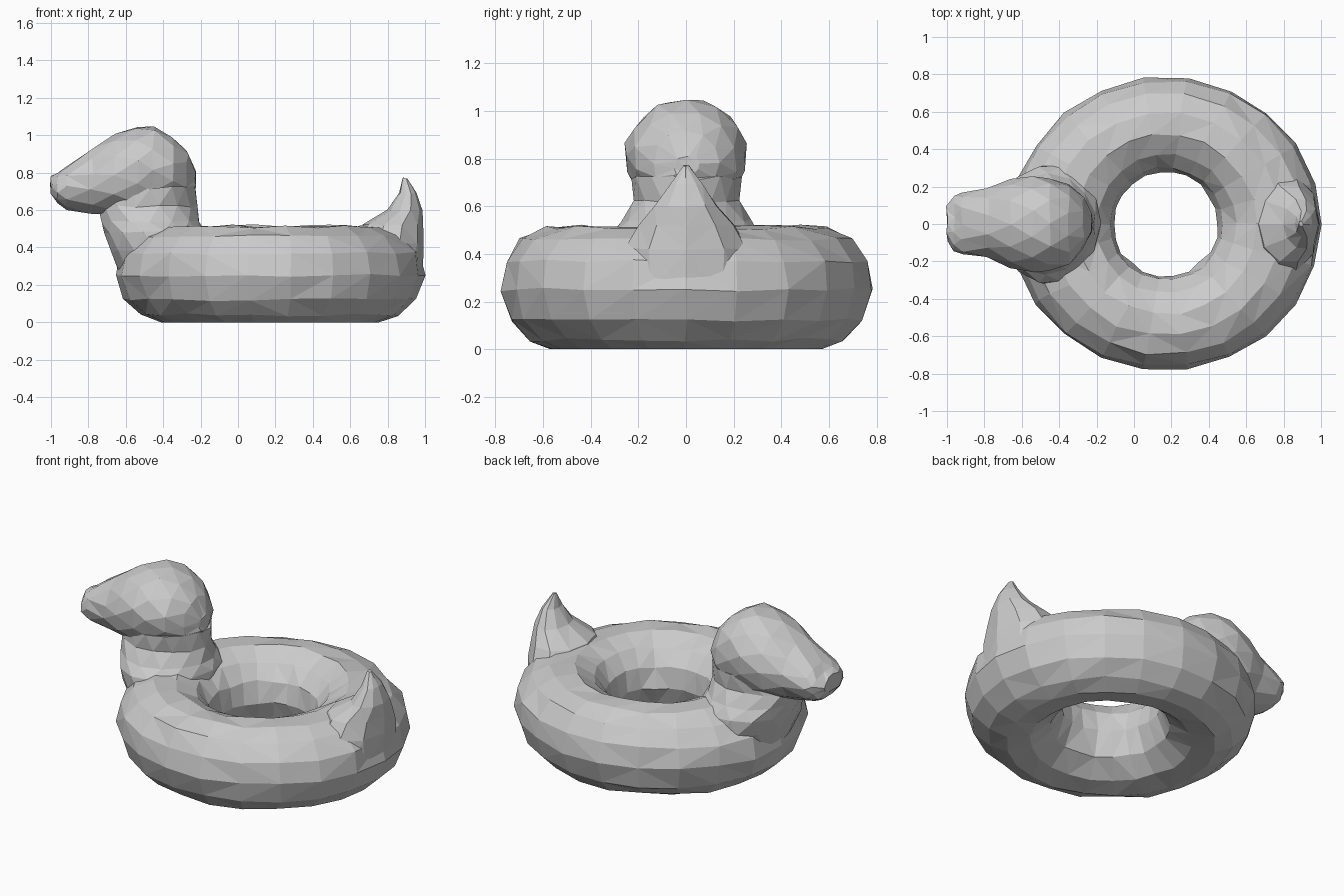
import bpy, bmesh, math, random

cube = bpy.data.objects.get("Cube")
if cube:
    bpy.data.objects.remove(cube, do_unlink=True)

random.seed(4)
GREY = (0.6, 0.6, 0.6, 1)
grey = bpy.data.materials.new("plain_grey")
grey.use_nodes = True
grey.diffuse_color = GREY
grey.node_tree.nodes["Principled BSDF"].inputs["Base Color"].default_value = GREY


def loft(name, rings, closed=False, jitter=0.008):
    """Skin a list of point rings; loop back to the first ring or cap the ends."""
    bm = bmesh.new()
    loops = [[bm.verts.new(p) for p in ring] for ring in rings]
    n = len(loops[0])
    pairs = list(zip(loops, loops[1:]))
    if closed:
        pairs.append((loops[-1], loops[0]))
    else:
        bm.faces.new(loops[0])
        bm.faces.new(loops[-1])
    for a, b in pairs:
        for i in range(n):
            j = (i + 1) % n
            bm.faces.new((a[i], a[j], b[j], b[i]))
    # Slightly uneven facets, keeping the base flat
    for v in bm.verts:
        v.co.x += random.uniform(-jitter, jitter)
        v.co.y += random.uniform(-jitter, jitter)
        if v.co.z > 0.01:
            v.co.z += random.uniform(-jitter, jitter)
    bmesh.ops.recalc_face_normals(bm, faces=bm.faces)
    bmesh.ops.triangulate(bm, faces=bm.faces, quad_method='SHORT_EDGE')
    mesh = bpy.data.meshes.new(name)
    bm.to_mesh(mesh)
    bm.free()
    mesh.materials.append(grey)
    obj = bpy.data.objects.new(name, mesh)
    bpy.context.collection.objects.link(obj)
    return obj


def angles(n, shift=0.0):
    return [math.tau * (i + shift) / n for i in range(n)]


def upright(z, x0, x1, half, n, shift):
    """Horizontal ellipse between x0 and x1."""
    c, r = (x0 + x1) / 2, (x1 - x0) / 2
    return [(c + r * math.cos(a), half * math.sin(a), z) for a in angles(n, shift)]


def crosswise(x, z0, z1, half, n, shift):
    """Ellipse across the model between z0 and z1."""
    c, r = (z0 + z1) / 2, (z1 - z0) / 2
    return [(x, half * math.cos(a), c + r * math.sin(a)) for a in angles(n, shift)]


# Swim ring: tube profile (radius, height) swept round, a little longer in x
profile = [(0.57, 0), (0.66, 0.04), (0.745, 0.12), (0.785, 0.25), (0.765, 0.37),
           (0.70, 0.46), (0.60, 0.51), (0.48, 0.515), (0.37, 0.46), (0.30, 0.37),
           (0.28, 0.25), (0.33, 0.11), (0.44, 0.02)]
ring = []
for a in angles(22):
    ring.append([(0.17 + r * (1 + 0.11 * (r - 0.28)) * math.cos(a), r * math.sin(a), z)
                 for r, z in profile])
loft("swim_ring", ring, closed=True)

# Neck: flares into the ring below and the head above
neck = [(0.22, -0.62, -0.25, 0.24), (0.38, -0.69, -0.19, 0.32), (0.48, -0.72, -0.18, 0.32),
        (0.54, -0.735, -0.20, 0.27), (0.62, -0.745, -0.22, 0.225), (0.72, -0.70, -0.225, 0.23)]
loft("neck", [upright(*s, 14, 0.5 * (i % 2)) for i, s in enumerate(neck)])

# Head and bill in one tapering form
head = [(-1.0, 0.68, 0.78, 0.09), (-0.965, 0.635, 0.805, 0.15), (-0.92, 0.605, 0.84, 0.165),
        (-0.78, 0.58, 0.925, 0.19), (-0.66, 0.575, 1.0, 0.24), (-0.54, 0.565, 1.045, 0.26),
        (-0.45, 0.57, 1.05, 0.25), (-0.35, 0.60, 1.0, 0.215), (-0.27, 0.65, 0.92, 0.14),
        (-0.228, 0.72, 0.82, 0.05)]
loft("head", [crosswise(*s, 12, 0.5 * (i % 2)) for i, s in enumerate(head)])

# Tail: upturned point at the back of the ring
tail = [(0.22, 0.72, 0.985, 0.26), (0.42, 0.62, 0.993, 0.27), (0.52, 0.67, 0.993, 0.21),
        (0.60, 0.80, 0.985, 0.135), (0.69, 0.86, 0.955, 0.07), (0.77, 0.88, 0.905, 0.01)]
loft("tail", [upright(*s, 10, 0) for s in tail], jitter=0.004)
